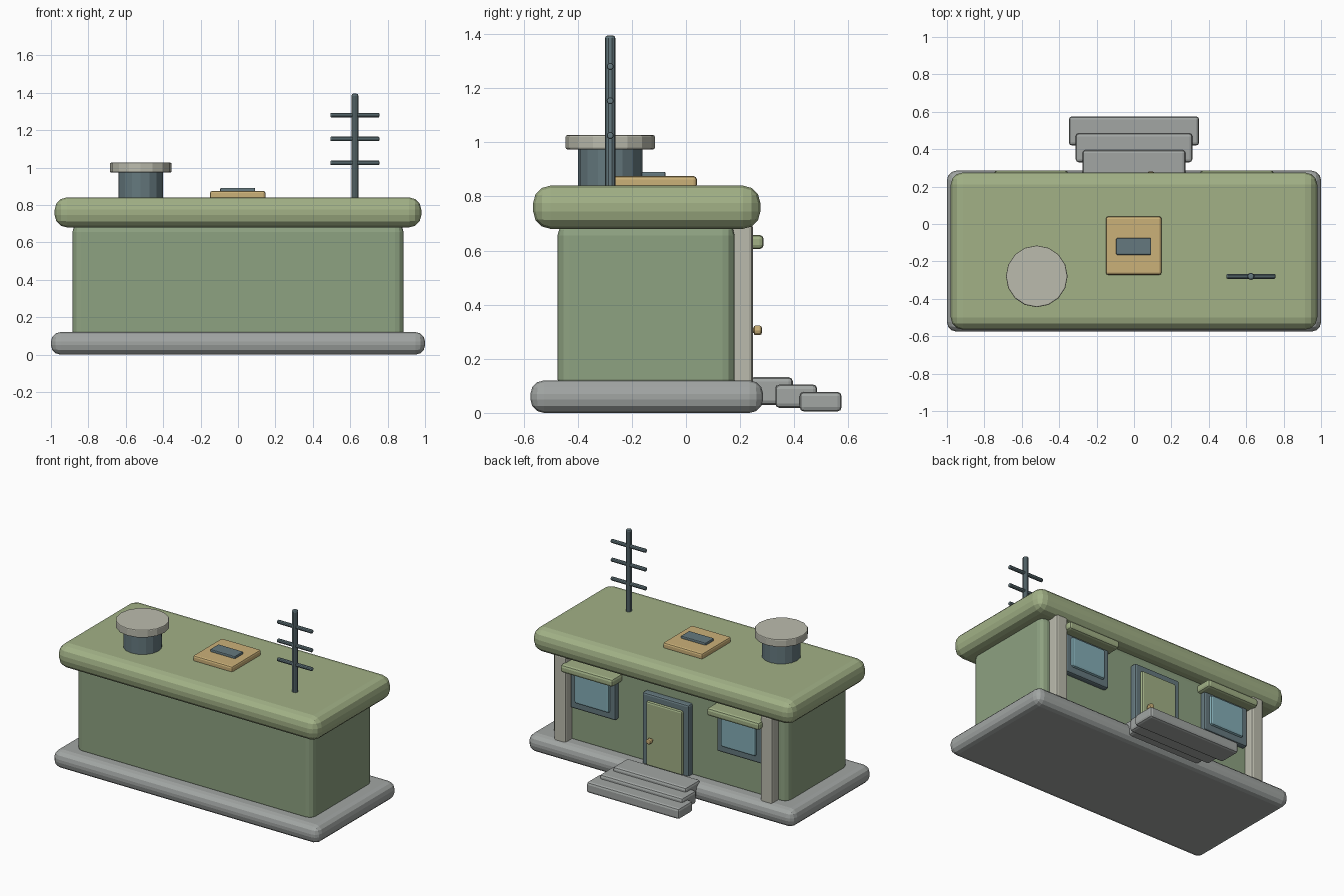
import bpy, bmesh, math
from mathutils import Matrix

if "Cube" in bpy.data.objects:
    bpy.data.objects.remove(bpy.data.objects["Cube"])


def mat(name, r, g, b):
    m = bpy.data.materials.new(name)
    m.diffuse_color = (r, g, b, 1)
    m.use_nodes = True
    m.node_tree.nodes["Principled BSDF"].inputs["Base Color"].default_value = m.diffuse_color
    return m


WALL = mat("wall_green", 0.27, 0.36, 0.22)
ROOF = mat("roof_green", 0.36, 0.44, 0.24)
STONE = mat("stone", 0.36, 0.38, 0.37)
PALE = mat("pale_trim", 0.50, 0.50, 0.42)
STEEL = mat("blue_steel", 0.13, 0.19, 0.21)
GLASS = mat("glass", 0.23, 0.42, 0.47)
GOLD = mat("gold", 0.60, 0.44, 0.19)


def finish(name, bm, material):
    me = bpy.data.meshes.new(name)
    bm.to_mesh(me)
    bm.free()
    ob = bpy.data.objects.new(name, me)
    bpy.context.collection.objects.link(ob)
    me.materials.append(material)
    return ob


def add_bevel(ob, width, segments):
    mod = ob.modifiers.new("Bevel", 'BEVEL')
    mod.width = width
    mod.segments = segments
    mod.limit_method = 'ANGLE'
    mod.angle_limit = math.radians(40)


def box(name, x, y, z, material, bevel=0.01, segments=2):
    """Bevelled box from (min, max) ranges."""
    bm = bmesh.new()
    centre = [(a + b) / 2 for a, b in (x, y, z)]
    size = [b - a for a, b in (x, y, z)]
    bmesh.ops.create_cube(bm, size=1, matrix=Matrix.Translation(centre) @ Matrix.Diagonal((*size, 1)))
    ob = finish(name, bm, material)
    add_bevel(ob, bevel, segments)
    return ob


def rod(name, centre, radius, length, material, axis='Z', sides=16, bevel=0.004):
    rot = {'Z': Matrix(), 'X': Matrix.Rotation(math.pi / 2, 4, 'Y'),
           'Y': Matrix.Rotation(math.pi / 2, 4, 'X')}[axis]
    bm = bmesh.new()
    bmesh.ops.create_cone(bm, cap_ends=True, segments=sides, radius1=radius, radius2=radius,
                          depth=length, matrix=Matrix.Translation(centre) @ rot)
    ob = finish(name, bm, material)
    add_bevel(ob, bevel, 2)
    return ob


# Main masses
box("base_slab", (-1, 1), (-0.575, 0.285), (0, 0.12), STONE, 0.05, 3)
box("walls", (-0.885, 0.885), (-0.475, 0.18), (0.08, 0.70), WALL, 0.045, 3)
box("roof", (-0.98, 0.98), (-0.565, 0.275), (0.68, 0.84), ROOF, 0.065, 3)

# Entrance steps
for i, (hw, y0, y1, z0, z1) in enumerate([(0.275, 0.235, 0.395, 0.03, 0.132),
                                          (0.312, 0.33, 0.485, 0.018, 0.105),
                                          (0.348, 0.42, 0.575, 0.005, 0.078)]):
    box(f"step_{i + 1}", (-hw, hw), (y0, y1), (z0, z1), STONE, 0.016, 2)

# Door
box("door_frame", (-0.175, 0.175), (0.15, 0.222), (0.11, 0.60), STEEL, 0.012)
box("door_panel", (-0.135, 0.135), (0.17, 0.24), (0.12, 0.555), ROOF, 0.012)
rod("door_knob_stem", (0.09, 0.25, 0.305), 0.010, 0.03, GOLD, 'Y', 10, 0.002)
rod("door_knob", (0.09, 0.265, 0.305), 0.018, 0.03, GOLD, 'Y', 12, 0.008)

# Posts, windows and awnings on both sides of the door
for side, s in (("left", -1), ("right", 1)):
    def span(c, h):
        return (s * c - h, s * c + h)
    box(f"post_{side}", span(0.775, 0.045), (0.155, 0.247), (0.10, 0.70), PALE, 0.014)
    box(f"window_frame_{side}", span(0.55, 0.17), (0.15, 0.215), (0.345, 0.63), STEEL, 0.012)
    box(f"window_glass_{side}", span(0.55, 0.13), (0.17, 0.232), (0.39, 0.595), GLASS, 0.014)
    box(f"awning_{side}", span(0.55, 0.197), (0.155, 0.287), (0.605, 0.658), ROOF, 0.016)

# Roof vent
rod("vent_body", (-0.52, -0.28, 0.90), 0.12, 0.16, STEEL)
rod("vent_cap", (-0.52, -0.28, 1.0), 0.165, 0.052, PALE, bevel=0.006)

# Roof hatch
box("hatch", (-0.15, 0.147), (-0.272, 0.04), (0.83, 0.875), GOLD, 0.012)
box("hatch_panel", (-0.095, 0.092), (-0.165, -0.075), (0.865, 0.891), STEEL, 0.006)

# Antenna
rod("antenna_mast", (0.625, -0.28, 1.11), 0.019, 0.57, STEEL, sides=10, bevel=0.010)
for i, z in enumerate((1.025, 1.153, 1.28)):
    rod(f"antenna_bar_{i + 1}", (0.625, -0.28, z), 0.013, 0.262, STEEL, 'X', 10, 0.006)
